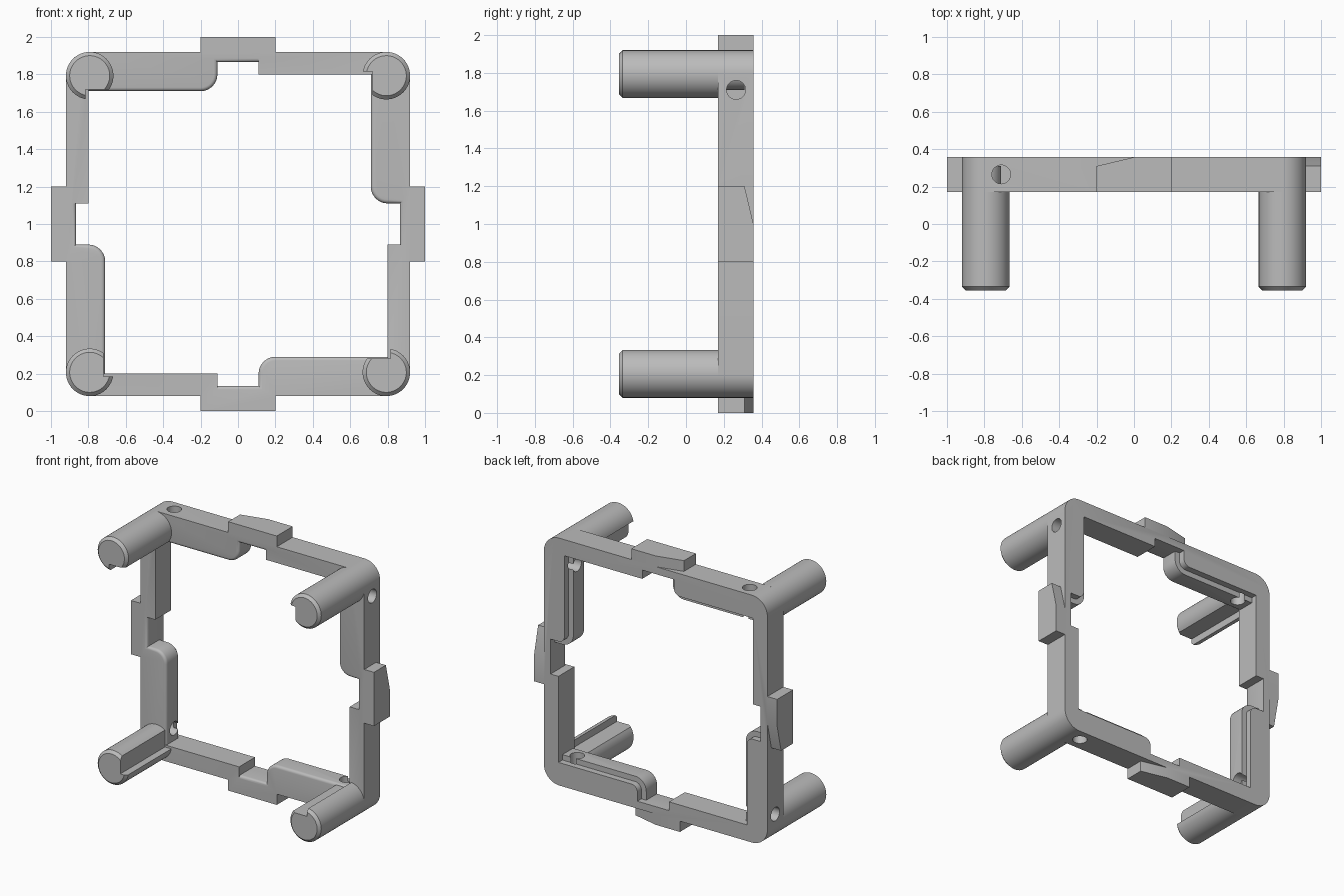
import bpy, bmesh
from math import sin, cos, asin, acos, pi, radians

if "Cube" in bpy.data.objects:
    bpy.data.objects.remove(bpy.data.objects["Cube"], do_unlink=True)

FRONT, BACK, TIP = 0.17, 0.357, -0.355   # depths along y
STEP = 0.31                              # depth of the rear rebate
PEG_R, PEG_C = 0.127, 0.793              # peg radius and centre offset

grey = bpy.data.materials.new("plain_grey")
grey.use_nodes = True
tone = (0.5, 0.5, 0.5, 1)
grey.diffuse_color = tone
grey.node_tree.nodes["Principled BSDF"].inputs["Base Color"].default_value = tone


def turn(p, k):
    """Quarter turns about the centre, in the frame's plane."""
    for _ in range(k):
        p = (p[1], -p[0])
    return p


def four(points):
    return [turn(p, k) for k in range(4) for p in points]


def arc(cx, cz, r, a0, a1, n):
    return [(cx + r * cos(a0 + (a1 - a0) * i / n),
             cz + r * sin(a0 + (a1 - a0) * i / n)) for i in range(n + 1)]


def loft(bm, rings):
    """Closed solid through rings of 3D points."""
    loops = [[bm.verts.new(p) for p in ring] for ring in rings]
    n = len(loops[0])
    bm.faces.new(loops[0])
    bm.faces.new(loops[-1][::-1])
    for a, b in zip(loops, loops[1:]):
        for i in range(n):
            j = (i + 1) % n
            bm.faces.new((a[i], b[i], b[j], a[j]))


def plan(points, y):
    return [(x, y, z + 1) for x, z in points]


def finish(bm, name):
    bmesh.ops.remove_doubles(bm, verts=bm.verts, dist=1e-5)
    bmesh.ops.recalc_face_normals(bm, faces=bm.faces)
    mesh = bpy.data.meshes.new(name)
    bm.to_mesh(mesh)
    bm.free()
    mesh.materials.append(grey)
    ob = bpy.data.objects.new(name, mesh)
    bpy.context.collection.objects.link(ob)
    return ob


def select(ob):
    bpy.ops.object.select_all(action='DESELECT')
    ob.select_set(True)
    bpy.context.view_layer.objects.active = ob


def cut(ob, cutter):
    cutter.hide_render = True
    mod = ob.modifiers.new("cut", 'BOOLEAN')
    mod.operation, mod.solver, mod.object = 'DIFFERENCE', 'EXACT', cutter
    select(ob)
    bpy.ops.object.modifier_apply(modifier=mod.name)
    bpy.data.objects.remove(cutter, do_unlink=True)


# Frame blank: rounded square with a tab on each side
outline = four(arc(-PEG_C, PEG_C, PEG_R, pi, pi / 2, 12)
               + [(-0.2, 0.92), (-0.2, 1), (0.2, 1), (0.2, 0.92)])
bm = bmesh.new()
loft(bm, [plan(outline, FRONT), plan(outline, BACK)])
frame = finish(bm, "frame")


# Opening: lip, notch and thin rail on each side
def opening(lip, notch):
    r = 0.09 - lip
    side = [(-0.8, 0.71 + lip)]
    side += arc(-0.2, 0.8, r, -pi / 2, 0, 8)
    side += [(-0.11 - lip, 0.865 + notch), (0.11, 0.865 + notch), (0.11, 0.8)]
    return four(side)


bm = bmesh.new()
fil = 0.02
rings = [plan(opening(fil, fil), FRONT - 0.05)]
for i in range(5):
    t = i / 4 * pi / 2
    d = fil * (1 - sin(t))
    rings.append(plan(opening(d, d), FRONT + fil * (1 - cos(t))))
rings += [plan(opening(0, 0), STEP), plan(opening(0.04, 0), STEP),
          plan(opening(0.04, 0), BACK + 0.05)]
loft(bm, rings)
cut(frame, finish(bm, "opening_cutter"))

# Ramps on the back of the tabs
bm = bmesh.new()
ramp = [(-0.25, 0.298), (0.02, 0.362), (0.02, 0.4), (-0.25, 0.4)]
for k in range(4):
    rows = []
    for h in (0.92, 1.05):
        row = []
        for x, y in ramp:
            px, pz = turn((x, h), k)
            row.append((px, y, pz + 1))
        rows.append(row)
    loft(bm, rows)
cut(frame, finish(bm, "ramp_cutter"))

# Holes through the lips beside each corner
bm = bmesh.new()
for k in range(4):
    rows = []
    for h in (0.6, 1.05):
        row = []
        for x, y in arc(-0.71, 0.265, 0.05, 0, 2 * pi, 32)[:-1]:
            px, pz = turn((x, h), k)
            row.append((px, y, pz + 1))
        rows.append(row)
    loft(bm, rows)
cut(frame, finish(bm, "hole_cutter"))


# Corner pegs with a chamfered tip and a slot along the inner side
def peg_section(r):
    sx, sz = -0.022, -0.073
    pts = arc(0, 0, r, asin(sz / r), 2 * pi - acos(sx / r), 40) + [(sx, sz)]
    return [(x - PEG_C, z + PEG_C) for x, z in pts]


pegs = []
names = ("upper_right_peg", "upper_left_peg", "lower_left_peg", "lower_right_peg")
for k, name in enumerate(names):
    bm = bmesh.new()
    loft(bm, [plan([turn(p, k) for p in peg_section(r)], y) for r, y in
              ((PEG_R - 0.02, TIP), (PEG_R, TIP + 0.02), (PEG_R, FRONT))])
    pegs.append(finish(bm, name))

for ob in [frame] + pegs:
    select(ob)
    bpy.ops.object.shade_smooth_by_angle(angle=radians(30))
